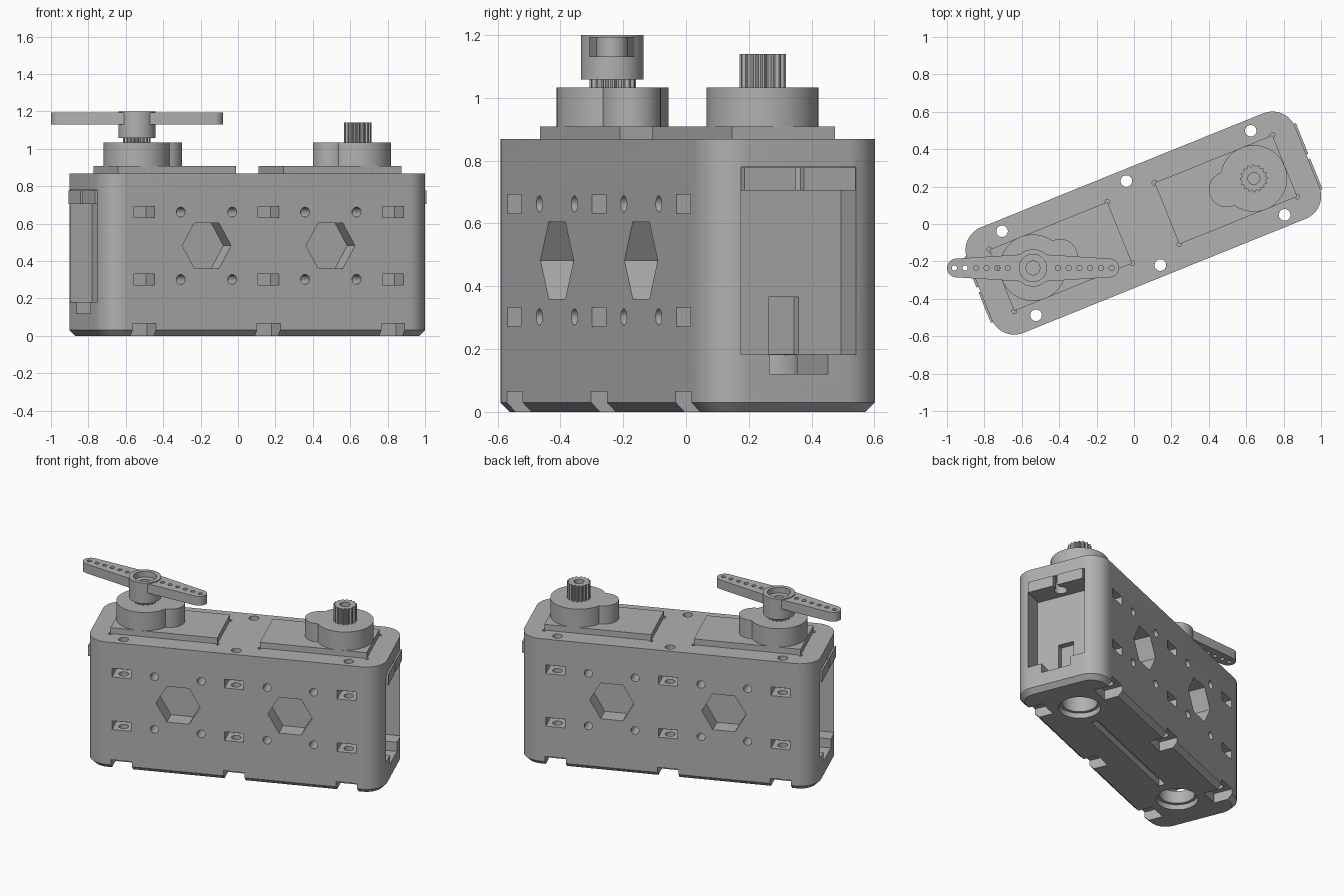
import bpy
import bmesh
from math import sin, cos, pi, radians
from mathutils import Matrix

cube = bpy.data.objects.get("Cube")
if cube:
    bpy.data.objects.remove(cube)

grey = bpy.data.materials.new("plain grey")
grey.use_nodes = True
GREY = (0.44, 0.44, 0.44, 1)
grey.diffuse_color = GREY
grey.node_tree.nodes["Principled BSDF"].inputs["Base Color"].default_value = GREY

SIDES = (-1, 1)
PLACE = Matrix.Translation((0.05, 0.005, 0)) @ Matrix.Rotation(radians(22), 4, 'Z')


def loft(name, sections):
    """Closed solid through (outline, z) sections of equal point count."""
    bm = bmesh.new()
    rings = [[bm.verts.new((x, y, z)) for x, y in pts] for pts, z in sections]
    bm.faces.new(rings[0][::-1])
    bm.faces.new(rings[-1])
    n = len(rings[0])
    for a, b in zip(rings, rings[1:]):
        for i in range(n):
            j = (i + 1) % n
            bm.faces.new((a[i], a[j], b[j], b[i]))
    mesh = bpy.data.meshes.new(name)
    bm.to_mesh(mesh)
    bm.free()
    mesh.materials.append(grey)
    obj = bpy.data.objects.new(name, mesh)
    bpy.context.scene.collection.objects.link(obj)
    return obj


def circle(x, y, r, n=32, phase=0.0):
    return [(x + r * cos(2 * pi * i / n + phase), y + r * sin(2 * pi * i / n + phase)) for i in range(n)]


def rod(name, x, y, r, z0, z1, n=32):
    pts = circle(x, y, r, n)
    return loft(name, [(pts, z0), (pts, z1)])


def side_rod(name, u, side, z, r, depth, n):
    """Rod lying across the body, reaching in from one long side."""
    obj = rod(name, 0, 0, r, 0, depth + 0.1, n)
    turn = Matrix.Rotation(radians(90 * side), 4, 'X')
    obj.data.transform(Matrix.Translation((u, side * (HALF_W + 0.1), z)) @ turn)
    return obj


def box(name, x0, x1, y0, y1, z0, z1):
    x0, x1 = sorted((x0, x1))
    y0, y1 = sorted((y0, y1))
    pts = [(x0, y0), (x1, y0), (x1, y1), (x0, y1)]
    return loft(name, [(pts, z0), (pts, z1)])


def rounded(hx, hy, r, n=10):
    pts = []
    for q, (sx, sy) in enumerate(((1, 1), (-1, 1), (-1, -1), (1, -1))):
        for i in range(n + 1):
            a = (q + i / n) * pi / 2
            pts.append((sx * (hx - r) + r * cos(a), sy * (hy - r) + r * sin(a)))
    return pts


def combine(target, tool, operation='DIFFERENCE'):
    mod = target.modifiers.new("combine", 'BOOLEAN')
    mod.operation = operation
    mod.solver = 'EXACT'
    mod.object = tool
    tool.hide_render = True
    graph = bpy.context.evaluated_depsgraph_get()
    mesh = bpy.data.meshes.new_from_object(target.evaluated_get(graph))
    target.modifiers.clear()
    target.data = mesh
    bpy.data.objects.remove(tool)


def finish(obj, matrix):
    obj.data.transform(matrix)
    bpy.ops.object.select_all(action='DESELECT')
    obj.select_set(True)
    bpy.context.view_layer.objects.active = obj
    bpy.ops.object.shade_smooth_by_angle(angle=radians(25))


HALF_L, HALF_W, TOP = 0.945, 0.304, 0.868
SHAFT, BOLT, SERVO_END = 0.637, 0.717, 0.816
parts = []

# Housing with a chamfered base
full = rounded(HALF_L, HALF_W, 0.13)
housing = loft("housing", [(rounded(HALF_L - 0.03, HALF_W - 0.03, 0.1), 0), (full, 0.03), (full, TOP)])
parts.append(housing)

for side in SIDES:
    # Bolt holes, nut slots and base notches
    for u in (-BOLT, 0, BOLT):
        inner, outer = side * 0.18, side * 0.45
        for z0, z1 in ((-0.1, 0.065), (0.272, 0.332), (0.632, 0.692)):
            half = 0.067 if z0 < 0 else 0.06
            combine(housing, box("nut_slot", u - half, u + half, inner, outer, z0, z1))
        combine(housing, rod("bolt_hole", u, side * 0.2425, 0.031, -0.1, 1, 24))
    # Hexagonal pockets and small round holes
    for u in (-0.357, 0.357):
        combine(housing, side_rod("hex_pocket", u, side, 0.482, 0.141, 0.112, 6))
    for u in (-0.507, -0.21, 0.21, 0.507):
        for z in (0.302, 0.662):
            combine(housing, side_rod("side_hole", u, side, z, 0.026, 0.12, 20))

for end in SIDES:
    # End windows, cable recess and cable channel
    combine(housing, box("window", end * SERVO_END, end * 1.1, -0.197, 0.197, 0.182, 0.78))
    combine(housing, box("cable_recess", end * 0.775, end * 0.9, -0.052, 0.052, 0.17, 0.365))
    combine(housing, box("cable_channel", end * 0.6, end * 1.1, -0.1, 0.1, 0.12, 0.183))
    # Stepped round hole in the base
    combine(housing, rod("base_hole", end * SHAFT, 0, 0.13, -0.1, 0.035))
    combine(housing, rod("base_hole", end * SHAFT, 0, 0.11, -0.1, 0.181))
    # Corner reliefs around the motor top
    for u in (0.136, SERVO_END):
        for v in (-0.177, 0.177):
            combine(housing, rod("relief", end * u, v, 0.013, 0.8, 1, 16))
combine(housing, box("base_slot", -0.44, 0.44, -0.022, 0.022, -0.1, 0.05))

for end, label in zip(SIDES, ("right", "left")):
    # Motor top plate
    parts.append(box(label + "_motor_top", end * 0.136, end * SERVO_END, -0.177, 0.177, 0.8, 0.908))
    # Gearbox cover
    cover = rod(label + "_gear_cover", end * SHAFT, 0, 0.178, 0.88, 1.033, 64)
    combine(cover, rod("lobe", end * 0.48, 0, 0.095, 0.88, 1.033), 'UNION')
    parts.append(cover)
    # Mounting ear with keyhole slot
    ear = box(label + "_mounting_ear", end * 0.8, end * 0.956, -0.19, 0.19, 0.705, 0.778)
    combine(ear, rod("screw_hole", end * 0.885, 0, 0.04, 0.6, 0.9, 24))
    combine(ear, box("screw_slot", end * 0.885, end * 1.1, -0.014, 0.014, 0.6, 0.9))
    parts.append(ear)
    # Splined output shaft
    teeth = []
    for i in range(64):
        r = 0.074 if i % 4 < 2 else 0.064
        teeth.append((end * SHAFT + r * cos(i * pi / 32), r * sin(i * pi / 32)))
    shaft = loft(label + "_output_shaft", [(teeth, 1.0), (teeth, 1.08 if end < 0 else 1.14)])
    if end > 0:
        combine(shaft, rod("shaft_bore", SHAFT, 0, 0.032, 1.07, 1.3, 24))
    parts.append(shaft)

# Two-armed horn on the right shaft
arm = [(0, -0.076)]
arm += [(0.41 + 0.05 * cos(radians(a)), 0.05 * sin(radians(a))) for a in range(-85, 86, 17)]
arm += [(0, 0.076)]
arm += [(-0.41 - 0.05 * cos(radians(a)), 0.05 * sin(radians(a))) for a in range(85, -86, -17)]
horn = loft("horn", [(arm, 1.13), (arm, 1.193)])
combine(horn, rod("hub", 0, 0, 0.1, 1.058, 1.199, 48), 'UNION')
combine(horn, rod("hub_recess", 0, 0, 0.073, 1.16, 1.3))
combine(horn, rod("hub_bore", 0, 0, 0.037, 1.085, 1.3, 24))
for side in SIDES:
    for i in range(6):
        combine(horn, rod("horn_hole", side * (0.133 + 0.0575 * i), 0, 0.014, 1, 1.3, 16))

for part in parts:
    finish(part, PLACE)
finish(horn, Matrix.Translation((-0.54, -0.235, 0)))
